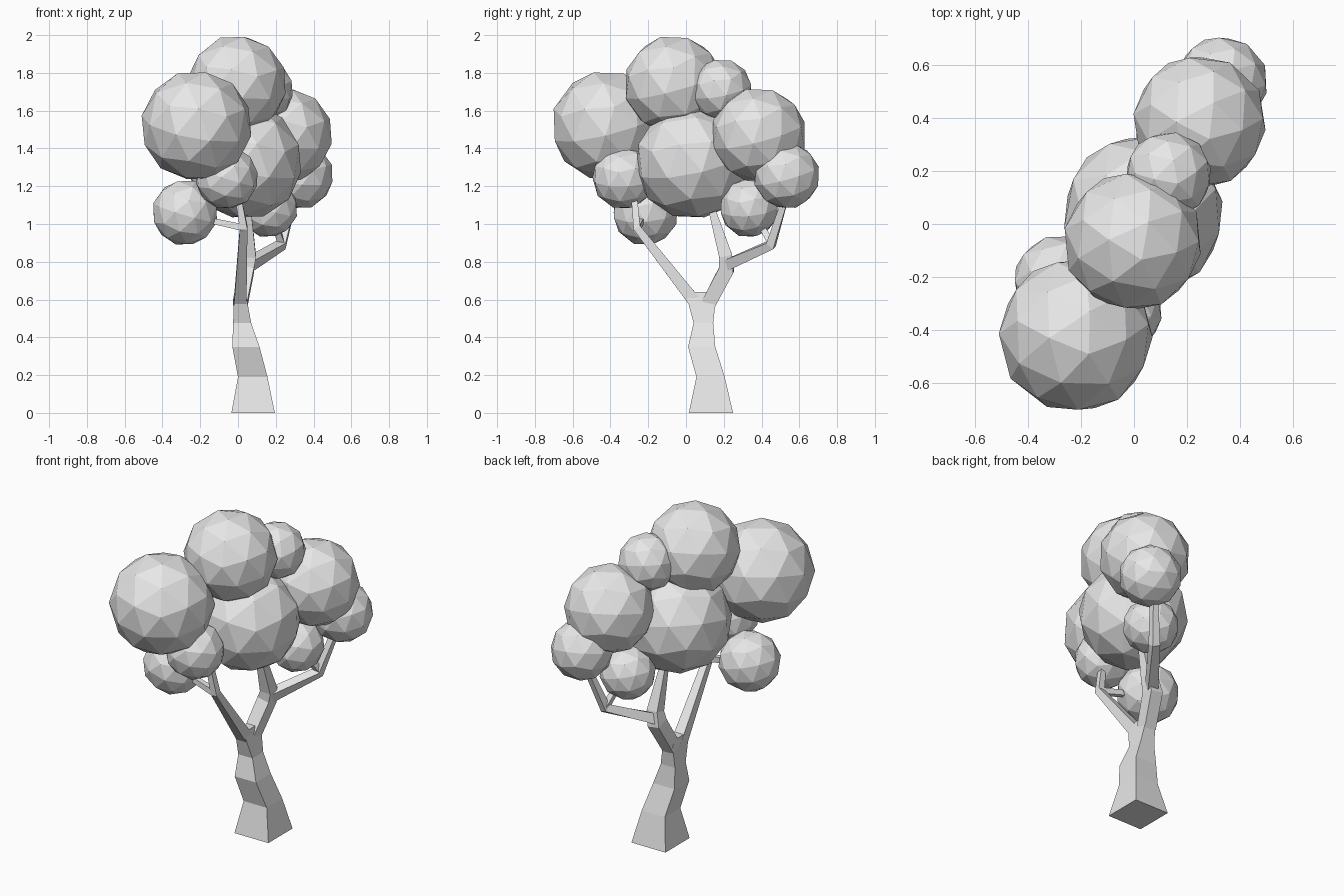
import bpy
import bmesh
import random
from mathutils import Vector, Euler

random.seed(4)

cube = bpy.data.objects.get("Cube")
if cube:
    bpy.data.objects.remove(cube, do_unlink=True)

# Single matte grey for the whole tree
grey = bpy.data.materials.new("matte_grey")
grey.use_nodes = True
grey.diffuse_color = (0.8, 0.8, 0.8, 1)
grey.node_tree.nodes["Principled BSDF"].inputs["Base Color"].default_value = (0.8, 0.8, 0.8, 1)


def finish(name, bm):
    bmesh.ops.recalc_face_normals(bm, faces=bm.faces)
    mesh = bpy.data.meshes.new(name)
    bm.to_mesh(mesh)
    bm.free()
    mesh.materials.append(grey)
    obj = bpy.data.objects.new(name, mesh)
    bpy.context.collection.objects.link(obj)
    return obj


def loft(name, rings):
    """Skin a list of four-cornered rings and cap both ends."""
    bm = bmesh.new()
    loops = [[bm.verts.new(p) for p in ring] for ring in rings]
    for low, high in zip(loops, loops[1:]):
        for i in range(4):
            j = (i + 1) % 4
            bm.faces.new((low[i], low[j], high[j], high[i]))
    bm.faces.new(loops[0])
    bm.faces.new(loops[-1])
    return finish(name, bm)


def square(centre, u, v):
    return [centre + u + v, centre - u + v, centre - u - v, centre + u - v]


def branch(name, path):
    """Square-section limb; each path point is x, y, z, half width."""
    points = [Vector(p[:3]) for p in path]
    rings = []
    for i, p in enumerate(points):
        before = points[max(i - 1, 0)]
        after = points[min(i + 1, len(points) - 1)]
        tangent = (after - before).normalized()
        axis = Vector((0, 1, 0)) if abs(tangent.x) > 0.8 else Vector((1, 0, 0))
        u = tangent.cross(axis).normalized()
        v = tangent.cross(u)
        rings.append(square(p, u * path[i][3], v * path[i][3]))
    return loft(name, rings)


# Trunk: x, y, z, half width, half depth
trunk = [
    (0.08, 0.132, 0, 0.115, 0.117),
    (0.078, 0.13, 0.19, 0.078, 0.075),
    (0.042, 0.083, 0.35, 0.072, 0.072),
    (0.022, 0.092, 0.475, 0.048, 0.052),
    (0.012, 0.082, 0.61, 0.033, 0.077),
    (0.012, 0.082, 0.64, 0.028, 0.035),
]
loft("trunk", [square(Vector((x, y, z)), Vector((w, 0, 0)), Vector((0, d, 0)))
               for x, y, z, w, d in trunk])

# Branches
branch("front_branch", [(0.012, 0.045, 0.59, 0.033), (0.03, -0.26, 0.98, 0.02),
                        (0, -0.275, 1.15, 0.016)])
branch("front_twig", [(0.03, -0.26, 0.98, 0.018), (-0.2, -0.23, 1.03, 0.014)])
branch("back_branch", [(0.012, 0.12, 0.58, 0.038), (0.045, 0.215, 0.76, 0.04),
                       (0.06, 0.21, 0.83, 0.035), (0.05, 0.13, 1.1, 0.017)])
branch("outer_branch", [(0.05, 0.21, 0.78, 0.03), (0.23, 0.45, 0.89, 0.024),
                        (0.3, 0.53, 1.15, 0.016)])
branch("outer_twig", [(0.23, 0.45, 0.9, 0.018), (0.18, 0.37, 1.04, 0.014)])

# Foliage clumps: x, y, z, radius
clumps = {
    "front_clump": (-0.22, -0.42, 1.52, 0.295),
    "crown_clump": (-0.005, -0.065, 1.737, 0.265),
    "middle_clump": (0.035, 0.035, 1.33, 0.308),
    "back_clump": (0.247, 0.385, 1.47, 0.255),
    "back_small_clump": (0.33, 0.533, 1.255, 0.177),
    "crown_small_clump": (0.13, 0.185, 1.71, 0.165),
    "front_small_clump": (-0.06, -0.33, 1.245, 0.168),
    "right_low_clump": (-0.28, -0.215, 1.06, 0.176),
    "back_low_clump": (0.16, 0.335, 1.085, 0.158),
}
for name, (x, y, z, radius) in clumps.items():
    bm = bmesh.new()
    bmesh.ops.create_icosphere(bm, subdivisions=2, radius=radius)
    clump = finish(name, bm)
    clump.location = (x, y, z)
    clump.rotation_euler = Euler((0.28, 0.1, random.uniform(0, 1.2)))
